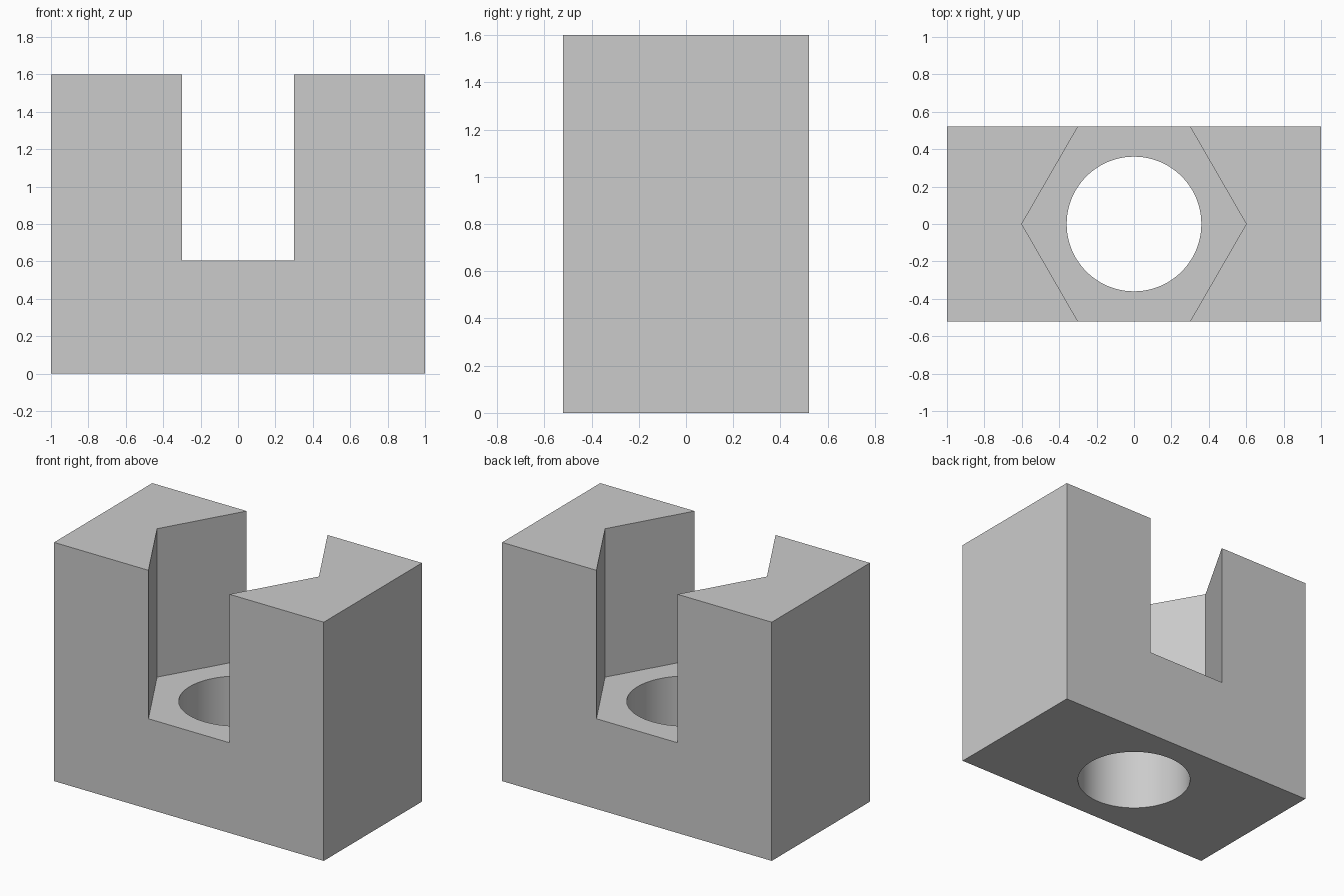
import bpy
import bmesh
import math

HALF_DEPTH = 0.52
HEIGHT = 1.6
FLOOR = 0.605

default = bpy.data.objects.get("Cube")
if default:
    bpy.data.objects.remove(default, do_unlink=True)

grey = bpy.data.materials.new("light grey")
grey.use_nodes = True
colour = (0.6, 0.6, 0.6, 1)
grey.diffuse_color = colour
grey.node_tree.nodes["Principled BSDF"].inputs["Base Color"].default_value = colour


def prism(name, outline, bottom, top):
    """Extrude a flat outline upward into a solid."""
    bm = bmesh.new()
    face = bm.faces.new([bm.verts.new((x, y, bottom)) for x, y in outline])
    grown = bmesh.ops.extrude_face_region(bm, geom=[face])
    verts = [v for v in grown["geom"] if isinstance(v, bmesh.types.BMVert)]
    bmesh.ops.translate(bm, verts=verts, vec=(0, 0, top - bottom))
    bmesh.ops.recalc_face_normals(bm, faces=bm.faces)
    mesh = bpy.data.meshes.new(name)
    bm.to_mesh(mesh)
    bm.free()
    mesh.materials.append(grey)
    obj = bpy.data.objects.new(name, mesh)
    bpy.context.collection.objects.link(obj)
    return obj


def cut(target, cutter):
    mod = target.modifiers.new(cutter.name, 'BOOLEAN')
    mod.operation = 'DIFFERENCE'
    mod.solver = 'EXACT'
    mod.object = cutter
    bpy.context.view_layer.objects.active = target
    bpy.ops.object.modifier_apply(modifier=mod.name)
    bpy.data.objects.remove(cutter, do_unlink=True)


# Solid block
block = prism("slotted_block",
              [(-1, -HALF_DEPTH), (1, -HALF_DEPTH), (1, HALF_DEPTH), (-1, HALF_DEPTH)],
              0, HEIGHT)

# Hexagonal pocket, open at the front, back and top
right_side = [(0.3, -1), (0.3, -HALF_DEPTH), (0.6, 0), (0.3, HALF_DEPTH), (0.3, 1)]
left_side = [(-x, y) for x, y in reversed(right_side)]
cut(block, prism("hex_pocket", right_side + left_side, FLOOR, HEIGHT + 1))

# Round hole through the floor
steps = 96
circle = [(0.36 * math.cos(math.tau * i / steps), 0.36 * math.sin(math.tau * i / steps))
          for i in range(steps)]
cut(block, prism("round_hole", circle, -1, 1))

# Smooth hole wall, sharp edges elsewhere
bpy.ops.object.select_all(action='DESELECT')
block.select_set(True)
bpy.context.view_layer.objects.active = block
bpy.ops.object.shade_smooth_by_angle(angle=math.radians(30))
